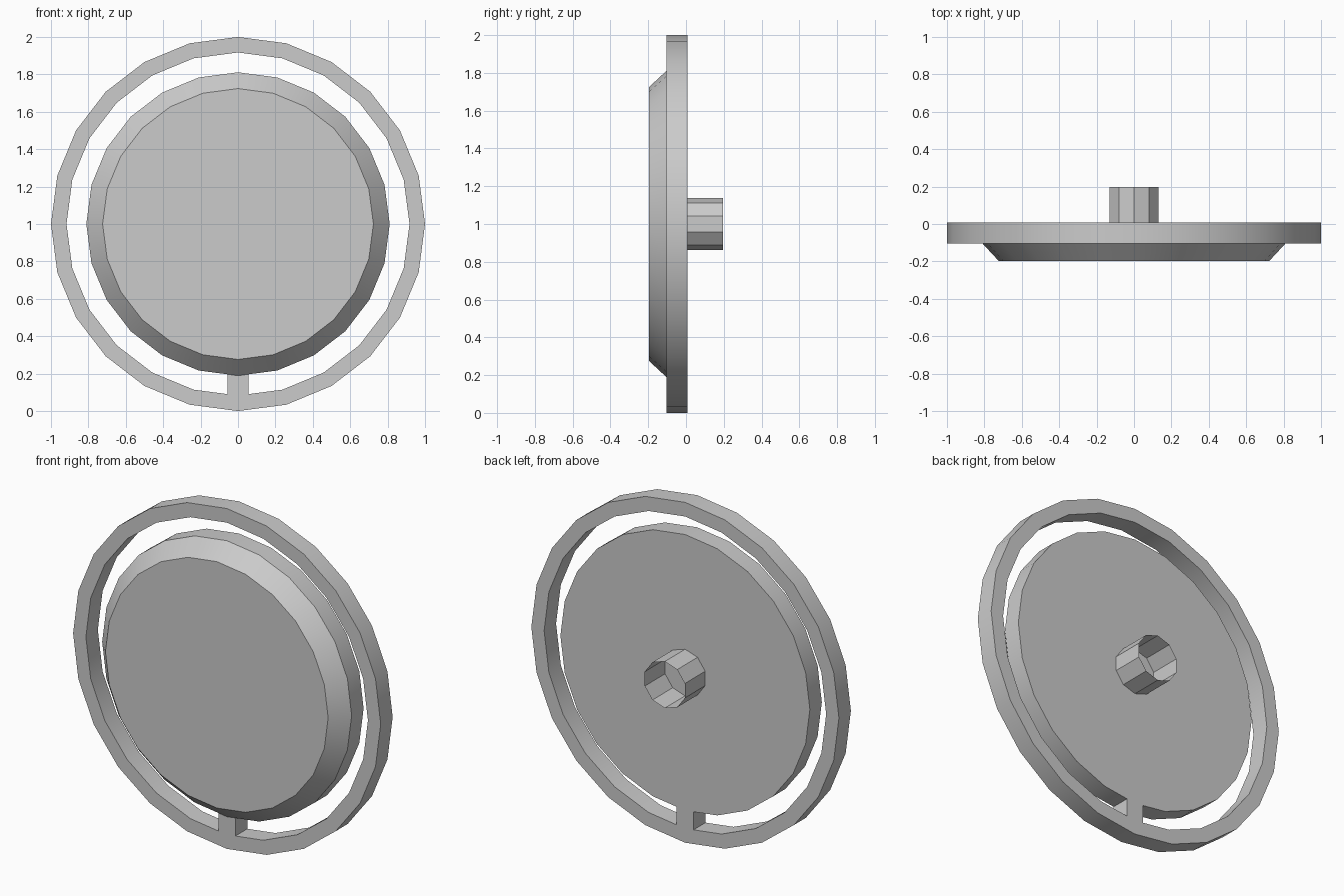
import bpy, bmesh
from math import sin, cos, tan, pi

if "Cube" in bpy.data.objects:
    bpy.data.objects.remove(bpy.data.objects["Cube"])

CZ = 1.0                      # height of the common axis
FRONT, BACK = -0.103, 0.008   # depth of the flat ring / disc body
SIDES = 24


def finish(name, bm, smooth=False):
    bmesh.ops.remove_doubles(bm, verts=bm.verts, dist=1e-5)
    bmesh.ops.recalc_face_normals(bm, faces=bm.faces)
    mesh = bpy.data.meshes.new(name)
    bm.to_mesh(mesh)
    bm.free()
    ob = bpy.data.objects.new(name, mesh)
    bpy.context.collection.objects.link(ob)
    if smooth:
        bpy.ops.object.select_all(action='DESELECT')
        ob.select_set(True)
        bpy.context.view_layer.objects.active = ob
        bpy.ops.object.shade_smooth_by_angle(angle=pi / 6)
    return ob


def lathe(name, profile, sides, closed=False, caps=False, smooth=False):
    """Turn (radius, y) points around the horizontal y axis at height CZ."""
    bm = bmesh.new()
    loops = []
    for r, y in profile:
        angles = [2 * pi * i / sides for i in range(sides)]
        loops.append([bm.verts.new((r * sin(a), y, CZ + r * cos(a))) for a in angles])
    pairs = list(zip(loops, loops[1:]))
    if closed:
        pairs.append((loops[-1], loops[0]))
    for p, q in pairs:
        for i in range(sides):
            j = (i + 1) % sides
            bm.faces.new((p[i], p[j], q[j], q[i]))
    if caps:
        bm.faces.new(loops[0])
        bm.faces.new(loops[-1])
    return finish(name, bm, smooth)


# Outer hoop
R_IN = 0.917
lathe("outer_ring", [(1.0, FRONT), (1.0, BACK), (R_IN, BACK), (R_IN, FRONT)],
      SIDES, closed=True, smooth=True)

# Central disc with a bevelled front
R_DISC = 0.811
lathe("disc", [(0.724, -0.197), (R_DISC, FRONT), (R_DISC, BACK)],
      SIDES, caps=True, smooth=True)

# Open thin-walled socket on the back
lathe("back_socket", [(0.137, BACK), (0.137, 0.197)], 10)

# Short stem joining disc and hoop, ends following their facets
W = 0.055
rise = W * tan(pi / SIDES)
low, high = CZ - R_IN, CZ - R_DISC
outline = [(-W, low + rise), (0, low), (W, low + rise),
           (W, high + rise), (0, high), (-W, high + rise)]
bm = bmesh.new()
front = [bm.verts.new((x, FRONT, z)) for x, z in outline]
back = [bm.verts.new((x, BACK, z)) for x, z in outline]
bm.faces.new(front)
bm.faces.new(back)
for i in range(6):
    j = (i + 1) % 6
    bm.faces.new((front[i], front[j], back[j], back[i]))
finish("stem", bm)
